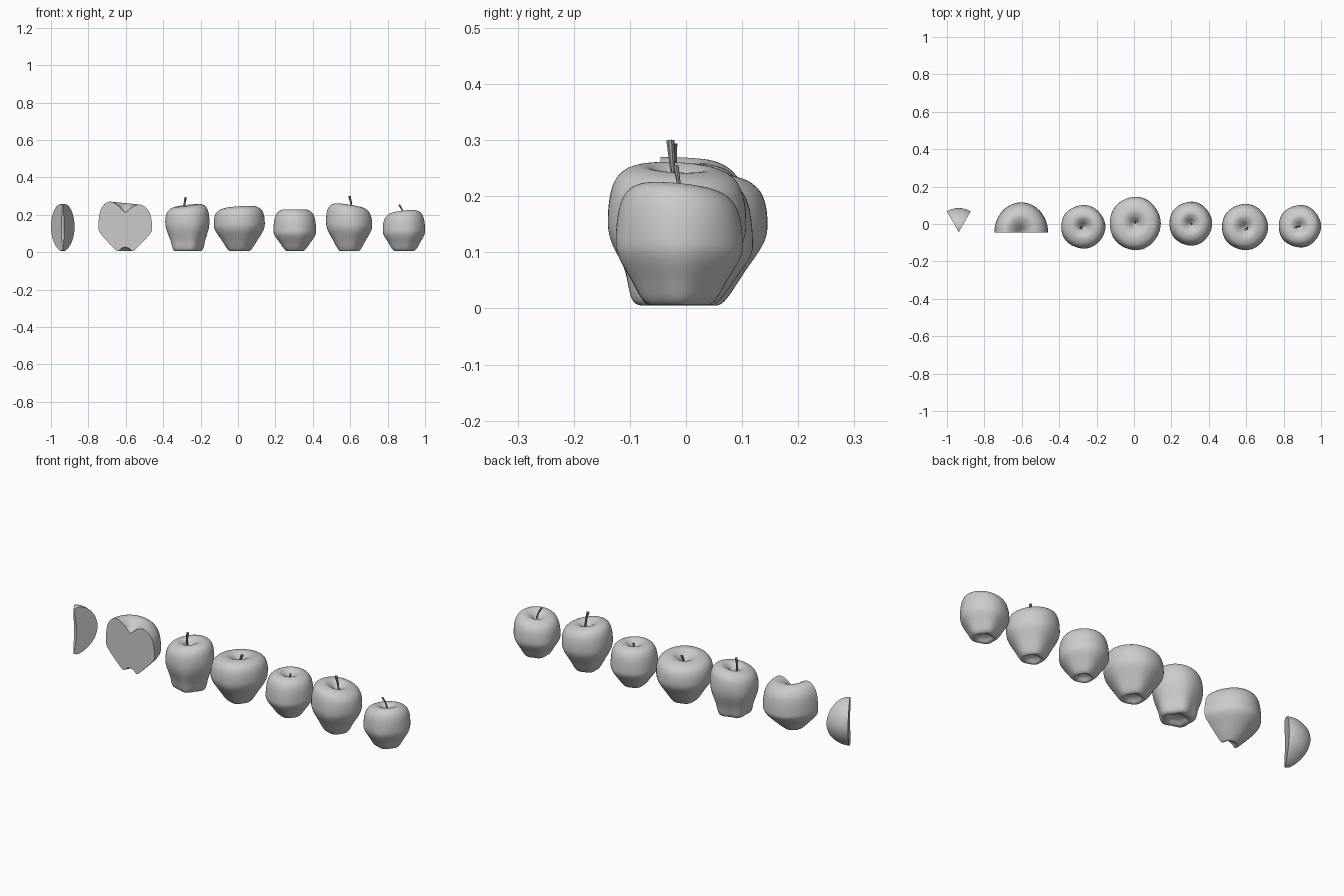
import bpy, bmesh, math
from mathutils import Vector

cube = bpy.data.objects.get("Cube")
if cube:
    bpy.data.objects.remove(cube)


def material(name, grey):
    mat = bpy.data.materials.new(name)
    mat.use_nodes = True
    colour = (grey, grey, grey, 1)
    mat.diffuse_color = colour
    mat.node_tree.nodes["Principled BSDF"].inputs["Base Color"].default_value = colour
    return mat


FRUIT = material("fruit grey", 0.6)
STEM = material("stem grey", 0.3)


def smooth_path(points, steps=5):
    """Catmull-Rom curve through the points."""
    p = [Vector(q) for q in points]
    p = [p[0] * 2 - p[1]] + p + [p[-1] * 2 - p[-2]]
    out = []
    for a, b, c, d in zip(p, p[1:], p[2:], p[3:]):
        for k in range(steps):
            t = k / steps
            out.append((b * 2 + (c - a) * t + (a * 2 - b * 5 + c * 4 - d) * t**2
                        + (b * 3 - a - c * 3 + d) * t**3) / 2)
    return out + [p[-2]]


def finish(obj, mat, angle=40):
    obj.data.materials.append(mat)
    bpy.ops.object.select_all(action='DESELECT')
    obj.select_set(True)
    bpy.context.view_layer.objects.active = obj
    bpy.ops.object.shade_smooth_by_angle(angle=math.radians(angle))


def turned(name, centre, radius, path, tilt=(0, 0), lobes=0.0, start=0, sweep=360):
    """Lathe a profile, tilting its top and pinching its base into five lobes."""
    bm = bmesh.new()
    full = sweep == 360
    n = max(16, round(sweep / 7.5))
    top = max(p.y for p in path)
    rings = []
    for i in range(n if full else n + 1):
        a = math.radians(start + sweep * i / n)
        ring = []
        for r, z in path:
            f = max(0, z / top)
            r *= 1 + lobes * math.cos(5 * a) * (1 - f) ** 2
            x, y = r * radius[0] * math.cos(a), r * radius[1] * math.sin(a)
            z += (tilt[0] * x + tilt[1] * y) * f * f
            ring.append(bm.verts.new((x + centre[0], y + centre[1], z)))
        rings.append(ring)
    pairs = list(zip(rings, rings[1:]))
    if full:
        pairs.append((rings[-1], rings[0]))
    for a, b in pairs:
        for k in range(len(path) - 1):
            bm.faces.new((a[k], b[k], b[k + 1], a[k + 1]))
    if not full:
        bm.faces.new(rings[0])
        bm.faces.new(rings[-1][::-1])
    bmesh.ops.remove_doubles(bm, verts=bm.verts, dist=0.00005)
    bmesh.ops.recalc_face_normals(bm, faces=bm.faces)
    mesh = bpy.data.meshes.new(name)
    bm.to_mesh(mesh)
    bm.free()
    obj = bpy.data.objects.new(name, mesh)
    bpy.context.collection.objects.link(obj)
    finish(obj, FRUIT)


def apple_path(top, wide, base, dimple, shoulder=0.5):
    """Profile from the base dimple, round the widest height, to the stem dimple."""
    low = 0.006
    return smooth_path([
        (0, low + 0.022), (base * 0.45, low + 0.014), (base * 0.8, low),
        (base * 1.15, low + 0.008), (0.5 + base * 0.5, low + (wide - low) * 0.36),
        (0.96, low + (wide - low) * 0.72), (1, wide),
        (0.94, wide + (top - wide) * 0.55), (0.78, wide + (top - wide) * 0.87),
        (shoulder, top), (shoulder * 0.55, top - dimple * 0.25),
        (shoulder * 0.2, top - dimple * 0.75), (0, top - dimple)])


def stem(name, points, thin, thick):
    """Tapered bent stalk, thickest at its tip."""
    path = smooth_path(points, 4)
    curve = bpy.data.curves.new(name, 'CURVE')
    curve.dimensions = '3D'
    curve.bevel_depth = 1
    curve.bevel_resolution = 2
    curve.use_fill_caps = True
    spline = curve.splines.new('POLY')
    spline.points.add(len(path) - 1)
    for i, (pt, co) in enumerate(zip(spline.points, path)):
        pt.co = (*co, 1)
        pt.radius = thin + (thick - thin) * (i / (len(path) - 1)) ** 2
    obj = bpy.data.objects.new(name, curve)
    bpy.context.collection.objects.link(obj)
    bpy.ops.object.select_all(action='DESELECT')
    obj.select_set(True)
    bpy.context.view_layer.objects.active = obj
    bpy.ops.object.convert(target='MESH')
    finish(bpy.context.object, STEM)


# Slice with a slightly hollow core edge
skin = smooth_path([(0, 0.012), (0.22, 0.008), (0.55, 0.03), (0.87, 0.075), (1, 0.135),
                    (0.88, 0.195), (0.58, 0.24), (0.25, 0.256), (0, 0.25)])
core = smooth_path([(0, 0.25), (0.1, 0.18), (0.12, 0.13), (0.1, 0.08), (0, 0.012)], 3)
turned("apple_slice", (-0.937, -0.044), (0.127, 0.129), skin + core[1:], start=60, sweep=60)

# Half apple, cut side to the front
turned("half_apple", (-0.603, -0.045), (0.143, 0.16),
       apple_path(0.262, 0.145, 0.32, 0.05, 0.55), (-0.1, 0), 0, 0, 180)

# Whole apples, from right to left
turned("tall_apple", (-0.272, -0.015), (0.118, 0.116),
       apple_path(0.25, 0.17, 0.58, 0.045), (0.12, 0.05), 0.08)
turned("wide_apple", (0.006, 0.003), (0.136, 0.142),
       apple_path(0.241, 0.165, 0.4, 0.045), (0.07, -0.06), 0.05)
turned("small_apple", (0.303, 0.002), (0.114, 0.117),
       apple_path(0.229, 0.125, 0.42, 0.04), (0, 0), 0.04)
turned("leaning_apple", (0.593, -0.016), (0.123, 0.123),
       apple_path(0.251, 0.165, 0.42, 0.04), (-0.15, -0.05), 0.05)
turned("end_apple", (0.886, -0.012), (0.113, 0.113),
       apple_path(0.217, 0.125, 0.48, 0.035), (0.11, -0.1), 0.06)

# Stems
stem("tall_apple_stem", [(-0.275, -0.015, 0.2), (-0.287, -0.02, 0.24), (-0.28, -0.022, 0.293)],
     0.004, 0.007)
stem("wide_apple_stem", [(0.006, 0.005, 0.19), (0.008, 0.01, 0.215), (0.014, 0.015, 0.24)],
     0.004, 0.007)
stem("small_apple_stem", [(0.303, 0.002, 0.18), (0.305, 0.002, 0.2), (0.308, 0.0, 0.222)],
     0.003, 0.005)
stem("leaning_apple_stem", [(0.605, -0.018, 0.2), (0.606, -0.024, 0.25), (0.596, -0.028, 0.299)],
     0.004, 0.0075)
stem("end_apple_stem", [(0.888, -0.012, 0.18), (0.88, -0.013, 0.22), (0.862, -0.018, 0.253)],
     0.003, 0.005)
